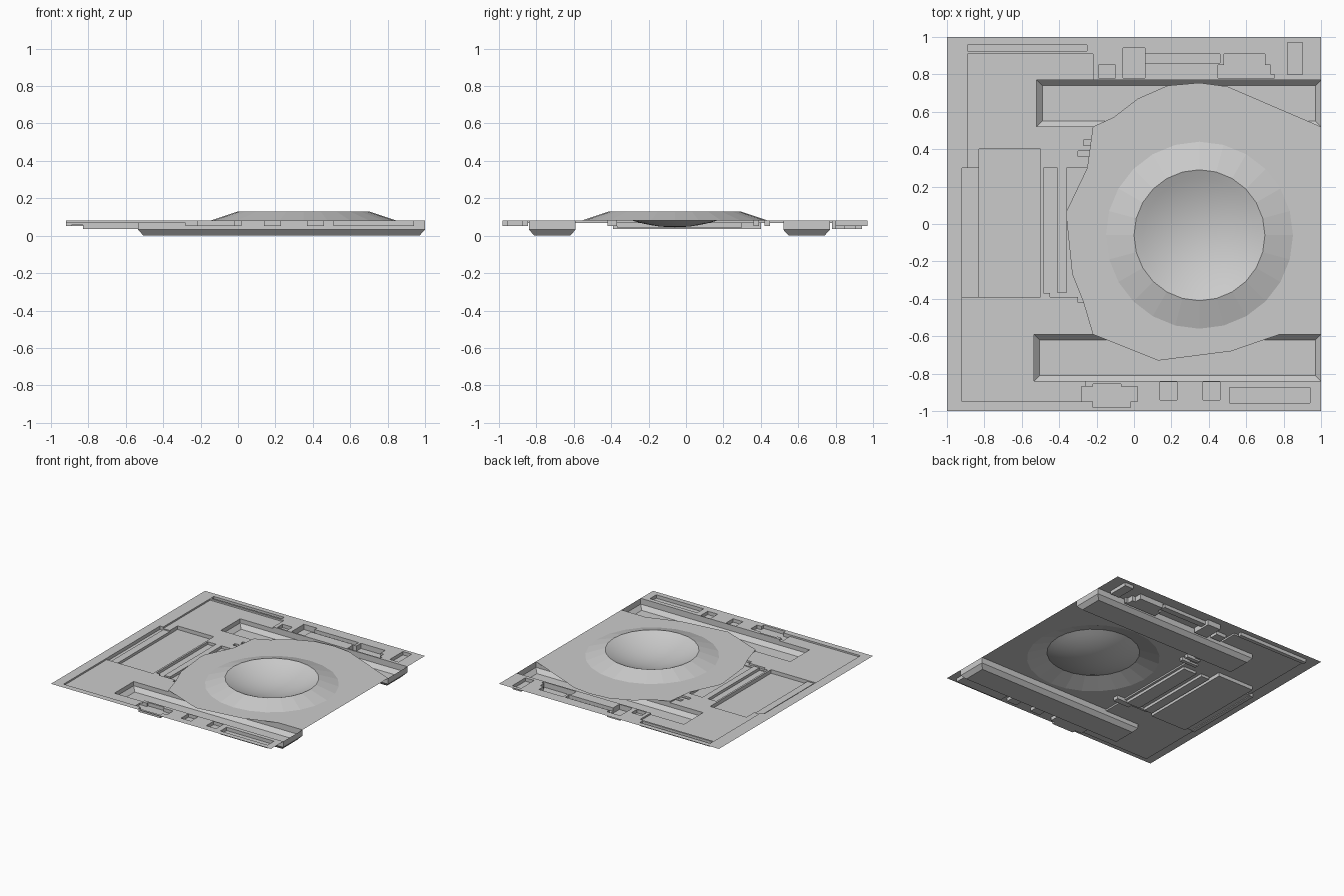
import bpy, bmesh, math

cube = bpy.data.objects.get("Cube")
if cube:
    bpy.data.objects.remove(cube)

TOP = 0.08            # level of the main sheet
SHALLOW = 0.067       # shallow left-hand panel
MID = 0.052           # ordinary pits
DEEP = 0.037          # deep pits
LIP = 0.032           # where trench walls start to slope
CX, CY = 0.35, -0.06  # dish centre
SEG = 24


def finish(name, bm, smooth=False):
    mesh = bpy.data.meshes.new(name)
    for f in bm.faces:
        f.smooth = smooth
    bm.to_mesh(mesh)
    bm.free()
    obj = bpy.data.objects.new(name, mesh)
    bpy.context.collection.objects.link(obj)
    return obj


# Rectangles are x0, x1, y0, y1
trenches = {"back_trench_floor": (-0.52, 1, 0.52, 0.77),
            "front_trench_floor": (-0.535, 1, -0.84, -0.59)}
opening = (-0.22, 1, -0.59, 0.52)

# Recesses grouped by floor level; later groups override earlier ones
recesses = [
    (SHALLOW, [(-0.89, -0.22, 0.3, 0.91), (-0.92, -0.22, -0.84, 0.3),
               (-0.92, -0.26, -0.95, -0.84)]),
    # left edge step and slot, long back slot
    (0.058, [(-0.89, -0.83, -0.39, 0.3)]),
    (MID, [(-0.92, -0.89, -0.39, 0.3), (-0.89, -0.25, 0.925, 0.957)]),
    # left panel and the two long grooves beside it
    (DEEP, [(-0.83, -0.5, -0.39, 0.4)]),
    (0.045, [(-0.485, -0.41, -0.37, 0.3), (-0.36, -0.24, -0.37, 0.3)]),
    # small notches under the cover edge
    (MID, [(-0.27, -0.15, 0.42, 0.45), (-0.3, -0.15, 0.36, 0.39),
           (-0.45, -0.3, -0.39, -0.37), (-0.3, -0.15, -0.42, -0.37)]),
    # pits along the back edge
    (MID, [(-0.19, -0.1, 0.78, 0.85), (0.82, 0.9, 0.8, 0.97),
           (0.06, 0.46, 0.86, 0.91)]),
    (DEEP, [(-0.06, 0.06, 0.78, 0.94), (0.45, 0.75, 0.78, 0.8),
            (0.45, 0.73, 0.8, 0.85), (0.48, 0.7, 0.85, 0.91)]),
    # pits along the front edge
    (MID, [(-0.28, 0.02, -0.95, -0.87), (-0.22, -0.02, -0.98, -0.95),
           (-0.22, -0.07, -0.87, -0.855), (0.14, 0.23, -0.94, -0.845),
           (0.37, 0.46, -0.94, -0.845), (0.51, 0.94, -0.957, -0.875)]),
]


def build_sheet():
    layers = [(TOP, True, (-1, 1, -1, 1))]
    shallow, *others = recesses
    layers += [(shallow[0], True, r) for r in shallow[1]]
    layers.append((TOP, False, opening))
    layers += [(z, True, r) for z, group in others for r in group]
    layers += [(LIP, False, r) for r in trenches.values()]
    xs = sorted({v for _, _, r in layers for v in r[:2]})
    ys = sorted({v for _, _, r in layers for v in r[2:]})
    nx, ny = len(xs) - 1, len(ys) - 1

    def cell(i, j):
        if not (0 <= i < nx and 0 <= j < ny):
            return TOP, False
        px, py = (xs[i] + xs[i + 1]) / 2, (ys[j] + ys[j + 1]) / 2
        for z, solid, (x0, x1, y0, y1) in reversed(layers):
            if x0 < px < x1 and y0 < py < y1:
                return z, solid

    bm = bmesh.new()

    def quad(*pts):
        bm.faces.new([bm.verts.new(p) for p in pts])

    for i in range(nx + 1):
        for j in range(ny + 1):
            z, solid = cell(i, j)
            x, y = xs[i], ys[j]
            if solid:
                x1, y1 = xs[i + 1], ys[j + 1]
                quad((x, y, z), (x1, y, z), (x1, y1, z), (x, y1, z))
            # vertical walls towards the lower neighbours
            zl = cell(i - 1, j)[0]
            if j < ny and zl != z:
                y1 = ys[j + 1]
                quad((x, y, zl), (x, y, z), (x, y1, z), (x, y1, zl))
            zf = cell(i, j - 1)[0]
            if i < nx and zf != z:
                x1 = xs[i + 1]
                quad((x, y, z), (x, y, zf), (x1, y, zf), (x1, y, z))
    bmesh.ops.remove_doubles(bm, verts=bm.verts, dist=1e-5)
    finish("base_sheet", bm)


def build_trench(name, rect, slope=0.03):
    # sloped tray closing the bottom of a trench
    x0, x1, y0, y1 = rect
    bm = bmesh.new()
    loops = []
    for inset, z in ((0, LIP), (slope, 0)):
        a, b, c, d = x0 + inset, x1 - inset, y0 + inset, y1 - inset
        loops.append([bm.verts.new((x, y, z))
                      for x, y in ((a, c), (b, c), (b, d), (a, d))])
    outer, inner = loops
    bm.faces.new(inner)
    for k in range(4):
        n = (k + 1) % 4
        bm.faces.new((outer[k], outer[n], inner[n], inner[k]))
    finish(name, bm)


def circle(r):
    return [(CX + r * math.cos(2 * math.pi * k / SEG),
             CY + r * math.sin(2 * math.pi * k / SEG)) for k in range(SEG)]


def build_cover():
    # flat many-sided plate with a round hole for the dish
    outline = [(1, 0.52), (0.5, 0.735), (0.35, 0.755), (0.18, 0.74),
               (0.02, 0.67), (-0.11, 0.57), (-0.22, 0.52), (-0.25, 0.3),
               (-0.36, 0.07), (-0.36, 0.02), (-0.33, -0.27), (-0.27, -0.42),
               (-0.22, -0.59), (0.13, -0.73), (0.52, -0.68), (0.78, -0.59),
               (1, -0.59)]
    bm = bmesh.new()
    for loop in (outline, circle(0.5)):
        vs = [bm.verts.new((x, y, TOP)) for x, y in loop]
        for k, v in enumerate(vs):
            bm.edges.new((v, vs[(k + 1) % len(vs)]))
    bmesh.ops.triangle_fill(bm, use_beauty=True, use_dissolve=False,
                            edges=bm.edges, normal=(0, 0, 1))
    finish("cover_plate", bm)


def build_lathe(name, profile, smooth):
    bm = bmesh.new()
    rings = [[bm.verts.new((x, y, z)) for x, y in circle(r)]
             for r, z in profile]
    for a, b in zip(rings, rings[1:]):
        for k in range(SEG):
            n = (k + 1) % SEG
            bm.faces.new((a[k], a[n], b[n], b[k]))
    bmesh.ops.remove_doubles(bm, verts=bm.verts, dist=1e-5)
    finish(name, bm, smooth)


build_sheet()
for trench_name, trench_rect in trenches.items():
    build_trench(trench_name, trench_rect)
build_cover()

# Raised conical collar and the smooth bowl inside it
RIM, HEIGHT, DEPTH, STEPS = 0.35, 0.13, 0.085, 8
build_lathe("dish_collar", [(0.5, TOP), (RIM, HEIGHT)], False)
bowl = [(RIM * (1 - k / STEPS),
         HEIGHT - DEPTH * (1 - (1 - k / STEPS) ** 2)) for k in range(STEPS + 1)]
build_lathe("dish_bowl", bowl, True)
